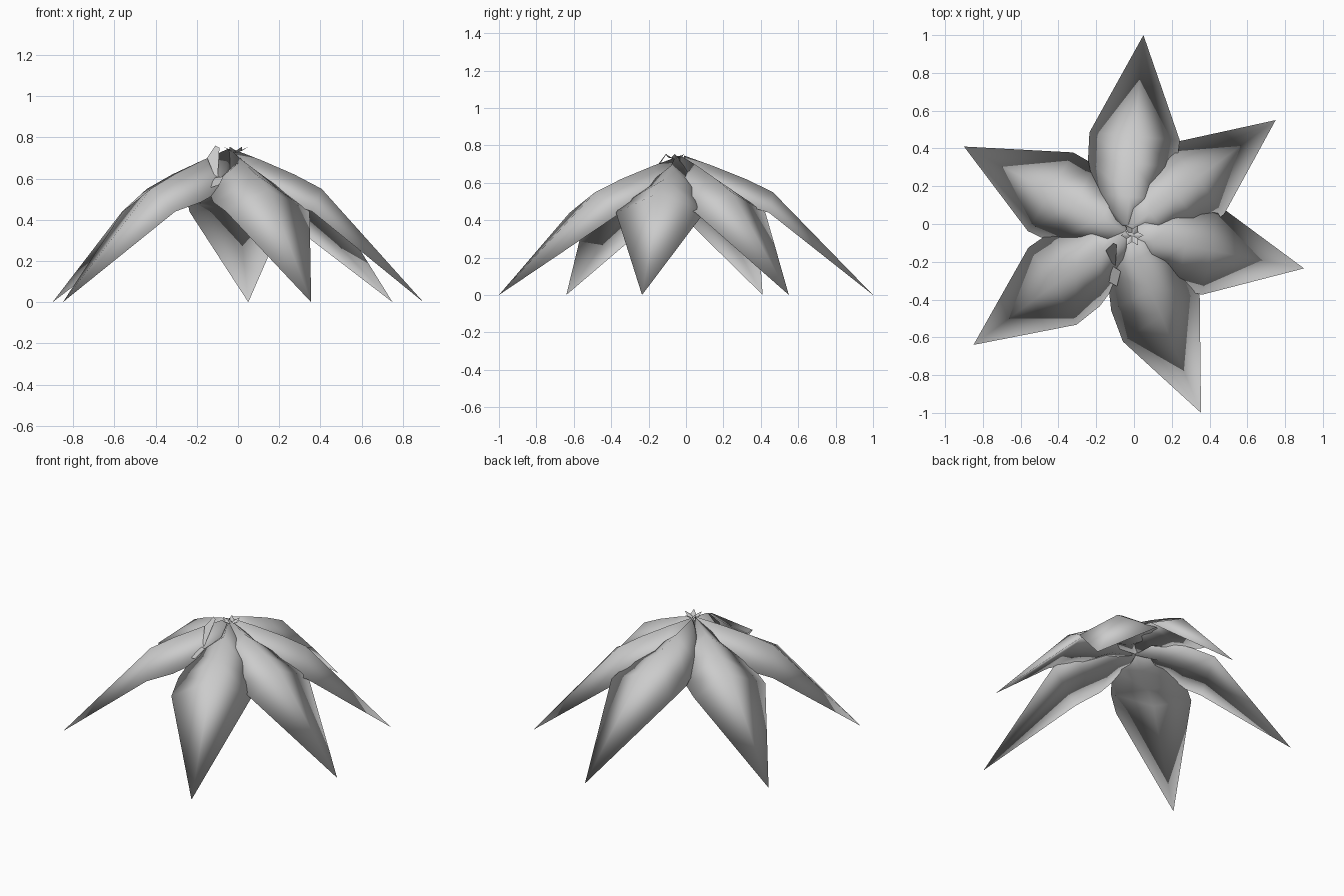
import bpy, bmesh, math
from mathutils import Vector

if "Cube" in bpy.data.objects:
    bpy.data.objects.remove(bpy.data.objects["Cube"])


def make_mesh(name, verts, faces, smooth=True):
    me = bpy.data.meshes.new(name)
    me.from_pydata(verts, [], faces)
    if smooth:
        bm = bmesh.new()
        bm.from_mesh(me)
        bmesh.ops.recalc_face_normals(bm, faces=bm.faces)
        bm.to_mesh(me)
        bm.free()
    for p in me.polygons:
        p.use_smooth = smooth
    ob = bpy.data.objects.new(name, me)
    bpy.context.collection.objects.link(ob)
    return ob


# leaf sections: fraction of length, half width, ridge z, rim z, underside z
SECTIONS = [(0.02, 0.07, 0.745, 0.60, 0.53),
            (0.17, 0.18, 0.69, 0.55, 0.51),
            (0.34, 0.235, 0.62, 0.485, 0.475),
            (0.48, 0.24, 0.55, 0.44, 0.44)]


def leaf(name, base, tip, left, right):
    """Closed drooping leaf, ridged above and flat below, sharing one rim."""
    b, t = Vector(base), Vector(tip)
    d = (t - b).normalized()
    n = Vector((-d.y, d.x))
    verts, faces = [], []
    for f, w, top, rim, under in SECTIONS:
        grow = min(f / 0.48, 1) ** 2
        c = b + (t - b) * f
        r = c - n * w + d * right * grow
        l = c + n * w + d * left * grow
        verts += [(r.x, r.y, rim), (c.x, c.y, top), (l.x, l.y, rim), (c.x, c.y, under)]
    k = 4
    for s in range(len(SECTIONS) - 1):
        for i in range(k):
            a, e = s * k + i, s * k + (i + 1) % k
            faces.append((a, e, e + k, a + k))
    verts.append((t.x, t.y, 0))
    last = (len(SECTIONS) - 1) * k
    faces += [(last + i, last + (i + 1) % k, len(verts) - 1) for i in range(k)]
    faces.append(tuple(reversed(range(k))))
    return make_mesh(name, verts, faces)


# six leaves: base, tip, forward shift of left and right corners
LEAVES = [
    ("leaf_back", (-0.04, -0.03), (0.05, 1.0), 0.0, 0.0),
    ("leaf_back_right", (-0.05, -0.04), (0.75, 0.55), -0.02, 0.0),
    ("leaf_right", (-0.05, -0.05), (0.90, -0.235), 0.0, 0.0),
    ("leaf_front", (-0.05, -0.01), (0.355, -1.0), -0.05, 0.05),
    ("leaf_front_left", (-0.03, -0.03), (-0.85, -0.64), 0.03, -0.01),
    ("leaf_back_left", (-0.02, -0.05), (-0.90, 0.41), 0.01, -0.01),
]
for args in LEAVES:
    leaf(*args)

# small star of stubs crowning the stem
verts, faces = [(-0.01, -0.06, 0.725)], []
for i in range(12):
    a = i * math.pi / 6
    r, z = (0.06, 0.755) if i % 2 == 0 else (0.035, 0.735)
    verts.append((-0.01 + r * math.cos(a), -0.06 + r * math.sin(a), z))
for i in range(12):
    faces.append((0, 1 + i, 1 + (i + 1) % 12))
make_mesh("centre_star", verts, faces, False)

# raised base flap of the front left leaf
make_mesh("leaf_base_flap",
          [(-0.11, -0.10, 0.76), (-0.09, -0.11, 0.75), (-0.10, -0.24, 0.58),
           (-0.15, -0.14, 0.70)],
          [(0, 3, 2, 1)], False)

# folded scrap where two leaves meet
make_mesh("leaf_fold",
          [(-0.15, -0.20, 0.60), (-0.07, -0.25, 0.61), (-0.09, -0.33, 0.57),
           (-0.18, -0.28, 0.54)],
          [(0, 1, 2, 3)], False)
